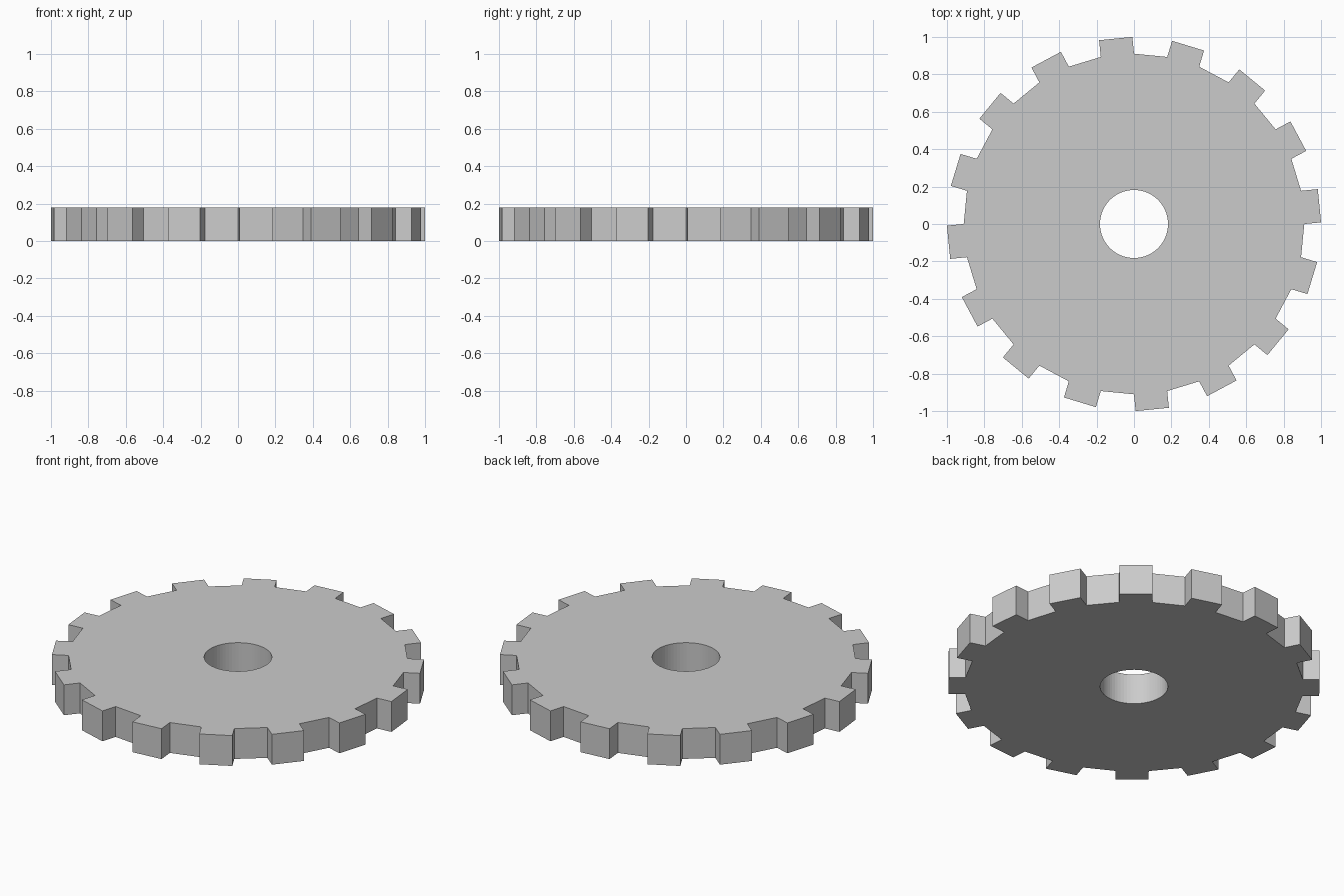
import bpy, bmesh
from math import cos, sin, pi

if "Cube" in bpy.data.objects:
    bpy.data.objects.remove(bpy.data.objects["Cube"])

N = 32            # rim facets, every second one carries a tooth
ROOT_R, HOLE_R = 0.9105, 0.182
TOOTH, H = 0.09, 0.18

bm = bmesh.new()

def ring(radius, count, z):
    return [bm.verts.new((radius * cos(2 * pi * i / count),
                          radius * sin(2 * pi * i / count), z)) for i in range(count)]

# Disc with a finer-sided centre bore
ob, ot = ring(ROOT_R, N, 0), ring(ROOT_R, N, H)
ib, it = ring(HOLE_R, 2 * N, 0), ring(HOLE_R, 2 * N, H)
teeth = []
for i in range(N):
    j = (i + 1) % N
    a, b, c = 2 * i, 2 * i + 1, (2 * i + 2) % (2 * N)
    bm.faces.new((ot[i], ot[j], it[c], it[b], it[a]))
    bm.faces.new((ob[j], ob[i], ib[a], ib[b], ib[c]))
    bm.faces.new((ib[b], ib[a], it[a], it[b]))
    bm.faces.new((ib[c], ib[b], it[b], it[c]))
    rim = bm.faces.new((ob[i], ob[j], ot[j], ot[i]))
    if i % 2 == 0:
        teeth.append(rim)

# Teeth: push alternate rim facets straight out along their normals
bm.normal_update()
for f in bmesh.ops.extrude_discrete_faces(bm, faces=teeth)["faces"]:
    f.normal_update()
    bmesh.ops.translate(bm, verts=f.verts[:], vec=f.normal * TOOTH)
bmesh.ops.recalc_face_normals(bm, faces=bm.faces[:])

# Merge the flat sectors into clean top and bottom faces
bmesh.ops.dissolve_limit(bm, angle_limit=0.01, verts=bm.verts[:], edges=bm.edges[:])

mesh = bpy.data.meshes.new("gear_wheel")
bm.to_mesh(mesh)
bm.free()
gear = bpy.data.objects.new("gear_wheel", mesh)
bpy.context.collection.objects.link(gear)
